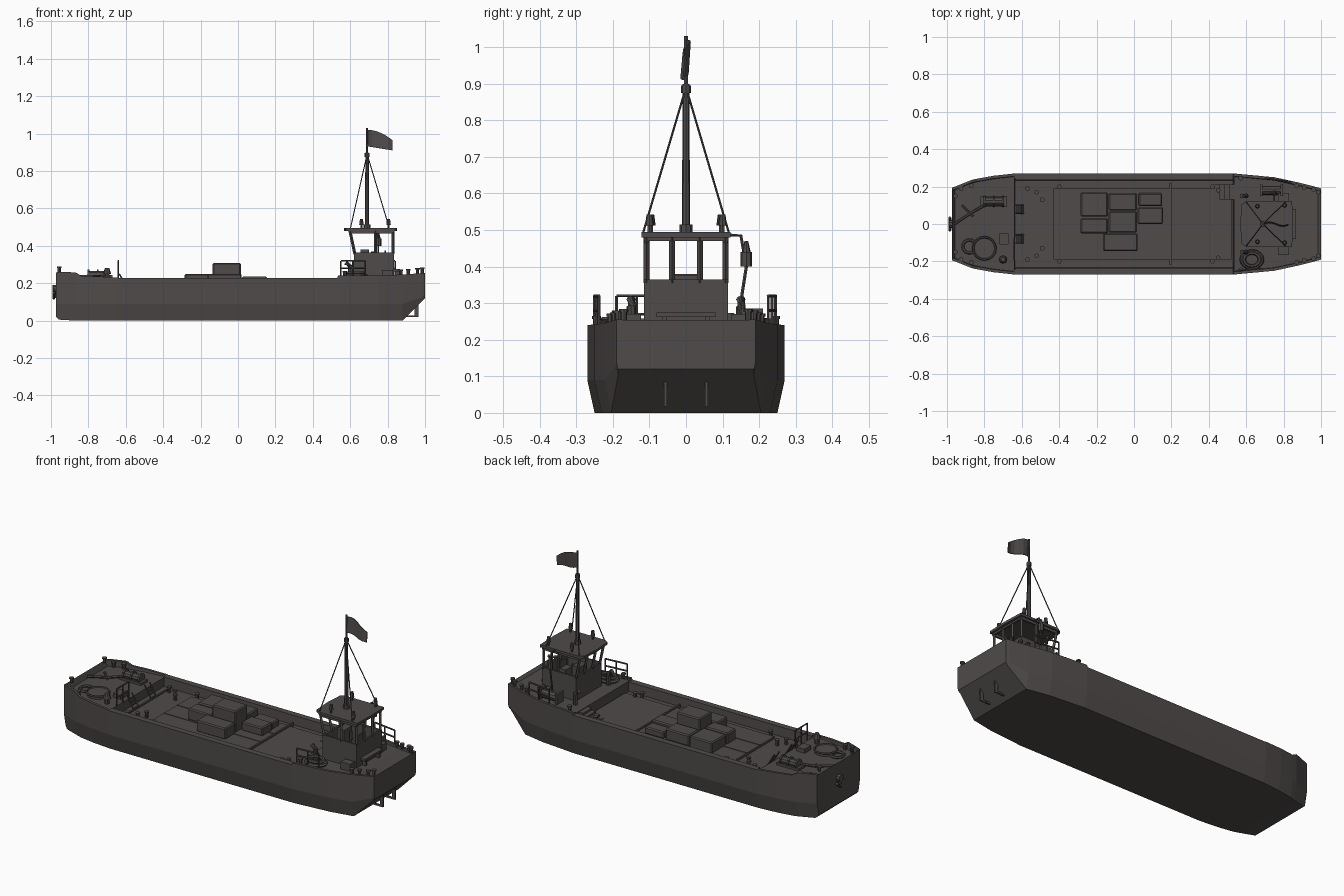
import bpy, bmesh, math
from mathutils import Vector

MAT = bpy.data.materials.new("dark_grey_brown")
MAT.diffuse_color = (0.078, 0.070, 0.067, 1)


def make(name, verts, faces):
    me = bpy.data.meshes.new(name)
    me.from_pydata([tuple(v) for v in verts], [], faces)
    bm = bmesh.new()
    bm.from_mesh(me)
    bmesh.ops.recalc_face_normals(bm, faces=bm.faces)
    bm.to_mesh(me)
    bm.free()
    me.materials.append(MAT)
    ob = bpy.data.objects.new(name, me)
    bpy.context.collection.objects.link(ob)
    return ob


def loft(name, rings):
    n, m = len(rings[0]), len(rings)
    faces = [(i * n + j, i * n + (j + 1) % n, (i + 1) * n + (j + 1) % n, (i + 1) * n + j)
             for i in range(m - 1) for j in range(n)]
    faces += [tuple(range(n)), tuple((m - 1) * n + j for j in range(n))]
    return make(name, [p for r in rings for p in r], faces)


def box(name, x0, x1, y0, y1, z0, z1, bevel=0):
    ob = loft(name, [[(x0, y0, z), (x1, y0, z), (x1, y1, z), (x0, y1, z)] for z in (z0, z1)])
    if bevel:
        b = ob.modifiers.new("bevel", 'BEVEL')
        b.width, b.segments = bevel, 1
    return ob


def tube(name, pts, r, sides=6, r_end=None):
    """Round bar through a few points."""
    pts = [Vector(p) for p in pts]
    rings = []
    for i, p in enumerate(pts):
        d = (pts[min(i + 1, len(pts) - 1)] - pts[max(i - 1, 0)]).normalized()
        u = d.cross(Vector((0, 1, 0) if abs(d.z) > 0.7 else (0, 0, 1))).normalized()
        w = d.cross(u)
        k = r if r_end is None else r + (r_end - r) * i / (len(pts) - 1)
        rings.append([p + k * (u * math.cos(t) + w * math.sin(t))
                      for t in (2 * math.pi * j / sides for j in range(sides))])
    return loft(name, rings)


def bollard(name, x, y, z, h=0.04, r=0.009):
    tube(name, [(x, y, z), (x, y, z + h)], r, 8)
    tube(name + "_cap", [(x, y, z + h - 0.008), (x, y, z + h)], r * 1.4, 8)


def ring(name, x, y, z, R, r, sx=1.0):
    bpy.ops.mesh.primitive_torus_add(location=(x, y, z), major_radius=R, minor_radius=r,
                                     major_segments=16, minor_segments=6)
    ob = bpy.context.object
    ob.name = name
    ob.scale.x = sx
    ob.data.materials.append(MAT)


# Hull: x, half beam, half bottom, bottom z, gunwale z, deck z, gunwale width
stations = [
    (-.972, .195, .180, .020, .258, .258, .015), (-.957, .200, .190, .005, .260, .225, .015),
    (-.870, .235, .215, 0, .258, .225, .015), (-.840, .242, .225, 0, .240, .222, .015),
    (-.750, .258, .240, 0, .236, .222, .015), (-.640, .270, .250, 0, .230, .222, .015),
    (-.635, .270, .250, 0, .228, .175, .035), (.530, .270, .250, 0, .228, .175, .035),
    (.535, .270, .250, 0, .240, .228, .015), (.750, .250, .230, 0, .242, .228, .015),
    (.880, .222, .205, 0, .246, .232, .015), (.985, .195, .185, .105, .254, .240, .015),
    (1.0, .190, .187, .120, .255, .255, .015)]
rings = []
for x, t, b, zb, s, d, w in stations:
    half = [(x, b, zb), (x, t, max(.09, zb + .02)), (x, t, s), (x, t - w, s), (x, t - w - .002, d - .0005)]
    rings.append(half + [(p[0], -p[1], p[2]) for p in reversed(half)])
loft("hull", rings)

# Rudder guards under the transom
for s in (1, -1):
    y = s * .056
    box("guard_post", .945, .965, y - .004, y + .004, .022, .10)
    box("guard_foot", .90, .965, y - .004, y + .004, .018, .028)

# Hold covers and seams on the cargo deck
box("hold_cover", -.43, .19, -.19, .19, .17, .188)
box("aft_hold_cover", .20, .52, -.19, .19, .17, .185)
for y in (-.06, .06):
    box("cover_seam", -.43, .19, y - .003, y + .003, .185, .191)
box("cross_beam", .19, .20, -.22, .22, .17, .195)
box("deck_beam", -.60, -.59, -.20, .20, .17, .182)

# Cargo crates
for x0, x1, y0, y1, z0, z1 in (
        (-.285, -.14, .04, .17, .185, .25), (-.135, .015, .072, .165, .185, .25), (.02, .155, .0, .09, .185, .235),
        (-.285, -.14, -.05, .03, .185, .25), (-.165, .02, -.145, -.05, .185, .25),
        (-.135, .015, -.045, .068, .185, .308), (.025, .15, .095, .165, .185, .225)):
    box("cargo_crate", x0, x1, y0, y1, z0, z1, .006)

# Bollards on deck
for s in (1, -1):
    for x, y, z in ((-.955, .15, .258), (-.925, .19, .225), (-.87, .205, .225), (.87, .205, .242), (.91, .195, .245),
                    (.96, .185, .25), (.985, .17, .254), (.57, .245, .235)):
        bollard("bollard", x, s * y, z, .03)
    for x, y in ((-.57, .19), (-.52, .17), (-.49, .13), (-.40, .20), (.42, .20), (.45, .18)):
        bollard("hold_bollard", x, s * y, .175, .035)

# Foredeck: winch, round hatch, lockers, vents
tube("winch_drum", [(-.80, .12, .245), (-.70, .12, .245)], .022, 10)
for x in (-.80, -.75, -.70):
    tube("winch_flange", [(x - .005, .12, .245), (x + .005, .12, .245)], .030, 10)
box("winch_base", -.82, -.68, .09, .15, .22, .235)
tube("round_hatch", [(-.80, -.13, .22), (-.80, -.13, .238)], .06, 16)
ring("hatch_rim", -.80, -.13, .238, .06, .006)
ring("rope_coil", -.88, -.12, .23, .035, .008)
box("deck_locker", -.72, -.67, -.11, -.05, .22, .245)
tube("vent_pipe", [(-.70, -.19, .22), (-.70, -.19, .262)], .013, 8)
tube("vent_head", [(-.70, -.19, .25), (-.70, -.19, .28)], .022, 8, .012)
tube("anchor_chain", [(-.96, 0, .235), (-.87, .06, .23), (-.80, .10, .24)], .007)
tube("deck_pipe", [(-.92, .10, .23), (-.86, .04, .23)], .006)

# Anchor on the bow plate
tube("anchor_shank", [(-.982, 0, .19), (-.982, 0, .12)], .009)
tube("anchor_arms", [(-.985, -.035, .15), (-.985, 0, .12), (-.985, .035, .15)], .008)
tube("anchor_hawse", [(-.97, 0, .17), (-.99, 0, .17)], .022, 10)


# Rails and ladders
def rail(name, pts, heights, r=.0045):
    a, b = Vector(pts[0]), Vector(pts[1])
    h = Vector((0, 0, heights[-1]))
    for k in (0, .5, 1):
        p = a.lerp(b, k)
        tube(name + "_post", [p, p + h], r)
    for z in heights:
        o = Vector((0, 0, z))
        tube(name + "_bar", [a + o, b + o], r)


rail("side_rail", [(.55, -.250, .235), (.68, -.238, .235)], (.045, .085))
rail("side_rail", [(.70, .245, .235), (.84, .225, .235)], (.045, .085))
rail("hold_rail", [(-.64, -.19, .22), (-.64, -.08, .22)], (.05, .10), .004)
for y in (-.08, .08):
    for dy in (-.022, .022):
        tube("ladder_side", [(-.59, y + dy, .175), (-.635, y + dy, .25)], .004)
    for k in range(4):
        x, z = -.595 - .01 * k, .185 + .015 * k
        tube("ladder_rung", [(x, y - .022, z), (x, y + .022, z)], .003)
for k in range(4):
    box("poop_step", .43 + .026 * k, .535, .13, .21, .17, .188 + .012 * k)

# Wheelhouse: lower walls, sloped front, posts, roof
HW = .115
X0, X1, ZW, ZR = .62, .835, .365, .482
walls = [(X0, X0 + .01, -HW, HW), (X1 - .01, X1, -HW, HW), (X0, X1, -HW, -HW + .01), (X0, X1, HW - .01, HW)]
for x0, x1, y0, y1 in walls:
    box("wheelhouse_wall", x0, x1, y0, y1, .225, ZW)
box("wheelhouse_floor", X0, X1, -HW, HW, .225, .255)
box("steering_console", .655, .70, -.035, .035, .25, .38)
tube("wheel_column", [(.72, 0, .25), (.72, 0, .37)], .008)
box("helm_seat", .745, .79, -.03, .03, .25, .34)
box("seat_back", .782, .79, -.03, .03, .34, .375)
for y in (-HW + .007, -.038, .038, HW - .007):
    tube("front_post", [(X0 + .005, y, ZW - .01), (.598, y, ZR)], .008, 4)
    tube("rear_post", [(X1 - .006, y, ZW - .01), (X1 - .006, y, ZR)], .008, 4)
box("rear_window_head", X1 - .01, X1, -HW, HW, .47, ZR)
for s in (1, -1):
    y = s * (HW - .006)
    tube("side_post", [(.735, y, ZW - .01), (.735, y, ZR)], .007, 4)
    box("window_head", .598, X1, y - .005, y + .005, .465, ZR)
box("rear_bench", .835, .865, -.08, .08, .262, .275)
for y in (-.06, .06):
    box("bench_leg", .84, .86, y - .006, y + .006, .228, .265)
roof = [(.575, -.105), (.60, -.122), (.845, -.122), (.85, 0), (.845, .122), (.60, .122), (.575, .105), (.568, 0)]
loft("wheelhouse_roof", [[(x, y, z) for x, y in roof] for z in (.48, .494)])

# Roof lamps
for x, y in ((.66, .095), (.66, -.095), (.805, .10), (.805, -.10)):
    tube("roof_lamp_stand", [(x, y, .49), (x, y, .515)], .006)
    tube("roof_lamp", [(x, y, .512), (x, y, .543)], .012, 8, .008)

# Mast, stays and flag
tube("mast", [(.69, 0, .485), (.69, 0, .90)], .0115, 8, .009)
tube("mast_band", [(.69, 0, .875), (.69, 0, .895)], .013, 8)
tube("mast_foot", [(.69, 0, .49), (.69, 0, .515)], .018, 8)
tube("flag_pole", [(.69, 0, .89), (.69, 0, 1.03)], .006)
for x in (.60, .81):
    for s in (1, -1):
        tube("stay", [(.69, 0, .89), (x, s * .118, .49)], .003, 5)
flag = []
for k in range(7):
    u = k / 6
    y = .010 * math.sin(u * 6)
    x, zt, zb = .69 + .135 * u, 1.02 - .055 * u * u, .932 - .022 * u
    flag.append([(x, y - .006, zb), (x, y - .002, zb), (x, y + .004, zt), (x, y, zt)])
loft("flag", flag)

# Side davit with lamp, rope coil, aft winch and lockers
tube("davit", [(.75, .14, .24), (.75, .165, .40), (.75, .15, .485), (.75, .11, .487)], .005)
tube("davit_lamp", [(.75, .165, .40), (.75, .165, .44)], .016, 8)
tube("davit_hood", [(.75, .165, .44), (.75, .165, .47)], .012, 8, .005)
ring("aft_rope_coil", .63, -.19, .24, .045, .010, 1.2)
ring("aft_rope_coil", .63, -.19, .255, .035, .009, 1.2)
tube("aft_winch", [(.68, .18, .255), (.79, .18, .255)], .024, 10)
for x in (.68, .79):
    box("aft_winch_frame", x - .006, x + .006, .15, .21, .225, .285)
for s in (1, -1):
    tube("air_pipe", [(.60, s * .15, .225), (.60, s * .15, .29), (.575, s * .15, .31)], .013, 8)
    box("side_locker", .77, .83, s * .145 - .022, s * .145 + .022, .225, .27)
